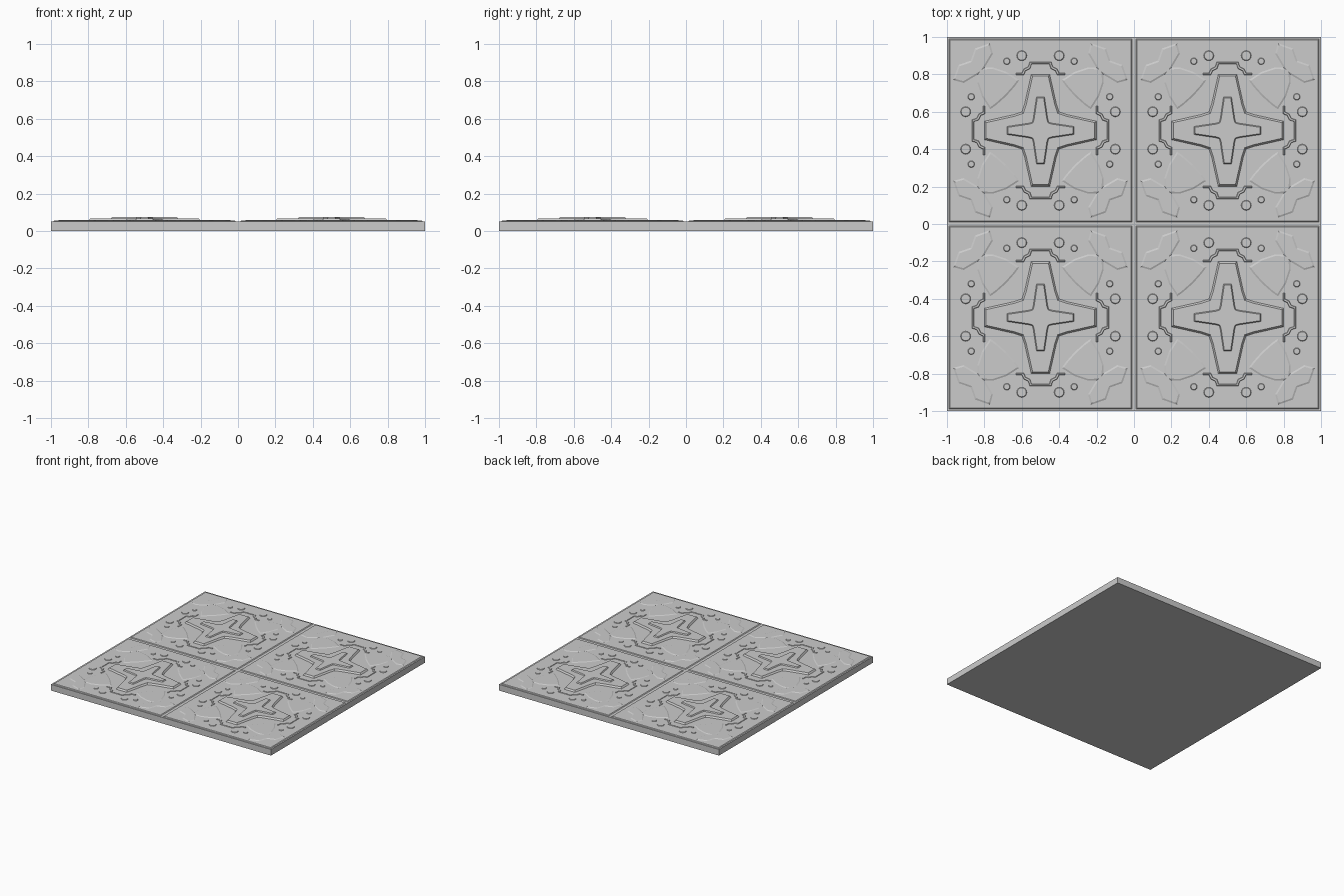
import bpy, bmesh, math

if "Cube" in bpy.data.objects:
    bpy.data.objects.remove(bpy.data.objects["Cube"])

CENTRES = [(x, y) for x in (-0.5, 0.5) for y in (-0.5, 0.5)]
TOP = 0.055


def turn(pts, k):
    for _ in range(k):
        pts = [(-y, x) for x, y in pts]
    return pts


def four(pts):
    return [turn(pts, k) for k in range(4)]


def relief(name, outlines, z, rise, slope):
    """Raise each outline with sloped walls, repeated on every tile."""
    bm = bmesh.new()
    faces = []
    for cx, cy in CENTRES:
        for pts in outlines:
            f = bm.faces.new([bm.verts.new((x + cx, y + cy, z)) for x, y in pts])
            f.normal_update()
            if f.normal.z < 0:
                f.normal_flip()
            faces.append(f)
    bmesh.ops.inset_region(bm, faces=faces, thickness=slope, depth=rise,
                           use_even_offset=True, use_boundary=True)
    me = bpy.data.meshes.new(name)
    bm.to_mesh(me)
    bm.free()
    ob = bpy.data.objects.new(name, me)
    bpy.context.collection.objects.link(ob)
    return ob


def circle(cx, cy, r, n=16):
    return [(cx + r * math.cos(2 * math.pi * i / n),
             cy + r * math.sin(2 * math.pi * i / n)) for i in range(n)]


# base slab
bpy.ops.mesh.primitive_cube_add(size=1, location=(0, 0, 0.025))
slab = bpy.context.object
slab.name = "base_slab"
slab.scale = (2, 2, 0.05)

# four square tiles separated by narrow joints
h = 0.49
relief("tiles", [[(-h, -h), (h, -h), (h, h), (-h, h)]], 0.049, TOP - 0.049, 0.007)

# four-pointed star, one arm turned four times
arm = [(0.3, -0.05), (0.3, 0.05), (0.145, 0.085), (0.1, 0.1), (0.085, 0.145)]
relief("stars", [sum(four(arm), [])], TOP - 0.001, 0.013, 0.01)

# smaller star on top
inner = [(0.18, -0.022), (0.18, 0.022), (0.06, 0.04), (0.045, 0.045), (0.04, 0.06)]
relief("inner_stars", [sum(four(inner), [])], 0.066, 0.009, 0.006)

# corner leaves: half outline mirrored over the diagonal
half = [(0.375, 0.375), (0.352, 0.44), (0.268, 0.47), (0.252, 0.41), (0.295, 0.338),
        (0.255, 0.34), (0.18, 0.315), (0.11, 0.27), (0.135, 0.235), (0.182, 0.182)]
leaf = half + [(y, x) for x, y in half[-2:0:-1]]
relief("corner_leaves", four(leaf), TOP - 0.001, 0.005, 0.011)

# round studs along the sides
studs = []
for s in (-1, 1):
    studs += four(circle(s * 0.1, 0.4, 0.028)) + four(circle(s * 0.18, 0.37, 0.019))
relief("studs", studs, TOP - 0.001, 0.005, 0.004)

# stepped brackets around the star tips
edge = [(0.058, 0.366), (0.066, 0.342), (0.09, 0.33), (0.1, 0.308), (0.132, 0.308)]
outer = edge + [(0.132, 0.296)]
under = [(x - 0.011, y - 0.012) for x, y in edge[-2::-1]]
right = outer + under
bracket = right + [(-x, y) for x, y in reversed(right)]
# order: right outer, right inner, left inner, left outer
relief("brackets", four(bracket), TOP - 0.001, 0.005, 0.003)
